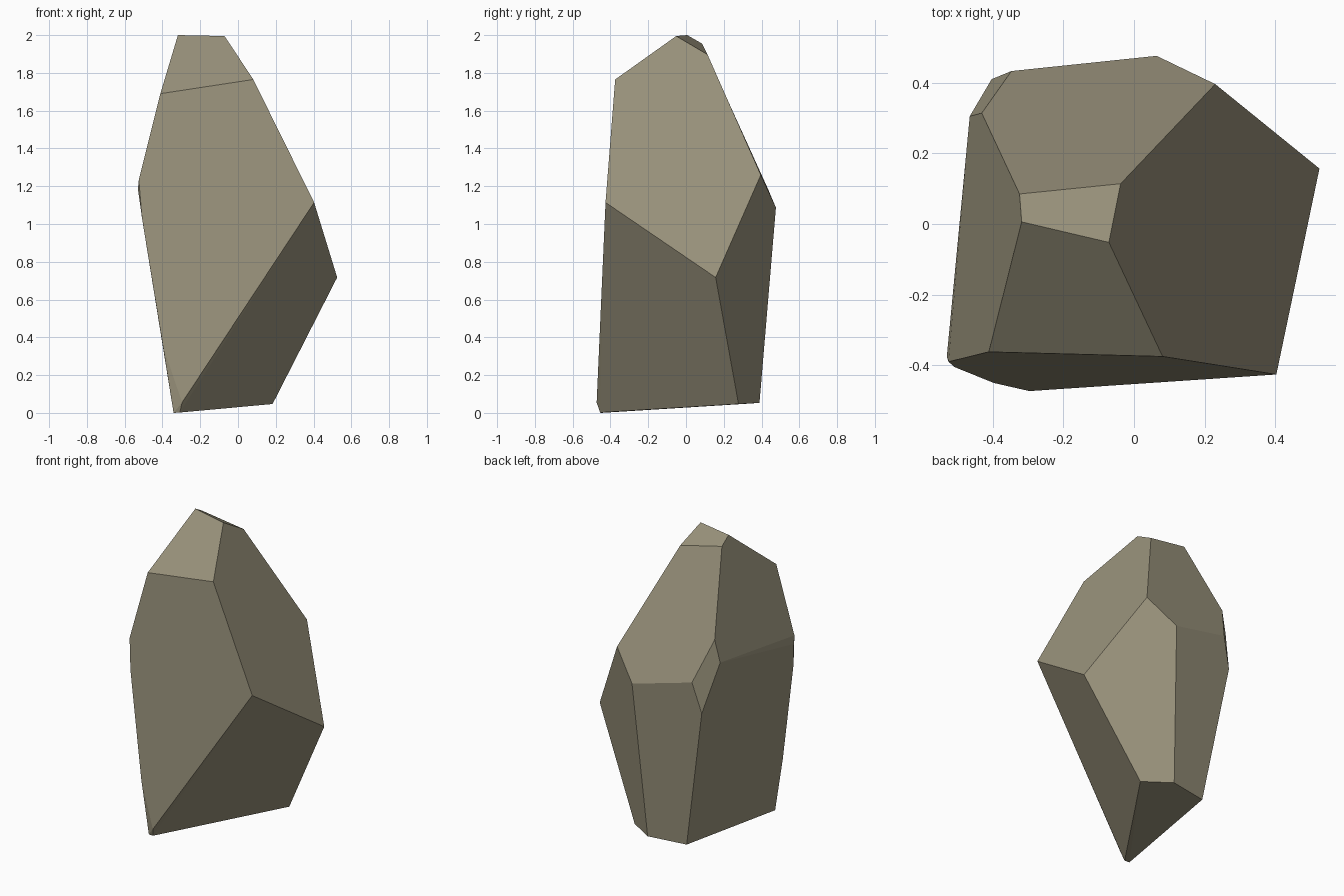
import bpy, bmesh, math

# Stone colour
stone = bpy.data.materials.new("warm grey stone")
stone.diffuse_color = (0.323, 0.292, 0.202, 1)

# Corner points of the chiselled rock, ring by ring from the top down
crown = [(-0.324, 0.085, 1.955), (-0.318, 0.006, 2.0),
         (-0.071, -0.052, 1.995), (-0.038, 0.114, 1.897)]
shoulder = [(-0.411, -0.362, 1.69), (0.081, -0.375, 1.765),
            (0.23, 0.396, 1.26), (-0.431, 0.314, 1.449)]
waist = [(0.403, -0.426, 1.114), (0.525, 0.157, 0.717), (0.064, 0.476, 1.087),
         (-0.347, 0.433, 1.188), (-0.403, 0.41, 0.988), (-0.465, 0.305, 1.303),
         (-0.53, -0.376, 1.185), (-0.525, -0.39, 1.235), (-0.508, -0.405, 1.03)]
foot = [(-0.397, -0.45, 0.352), (-0.296, -0.473, 0.055), (-0.308, -0.455, 0.002),
        (-0.341, -0.45, 0.0), (0.183, 0.278, 0.047), (0.01, 0.389, 0.053),
        (-0.247, 0.346, 0.05)]

# Faceted rock: convex hull with nearly flat triangles merged into facets
bm = bmesh.new()
for p in crown + shoulder + waist + foot:
    bm.verts.new(p)
bmesh.ops.convex_hull(bm, input=bm.verts[:])
bmesh.ops.dissolve_limit(bm, angle_limit=math.radians(4),
                         verts=bm.verts[:], edges=bm.edges[:])
bmesh.ops.recalc_face_normals(bm, faces=bm.faces[:])
mesh = bpy.data.meshes.new("rock")
bm.to_mesh(mesh)
bm.free()
mesh.materials.append(stone)
rock = bpy.data.objects.new("rock", mesh)
bpy.context.collection.objects.link(rock)
